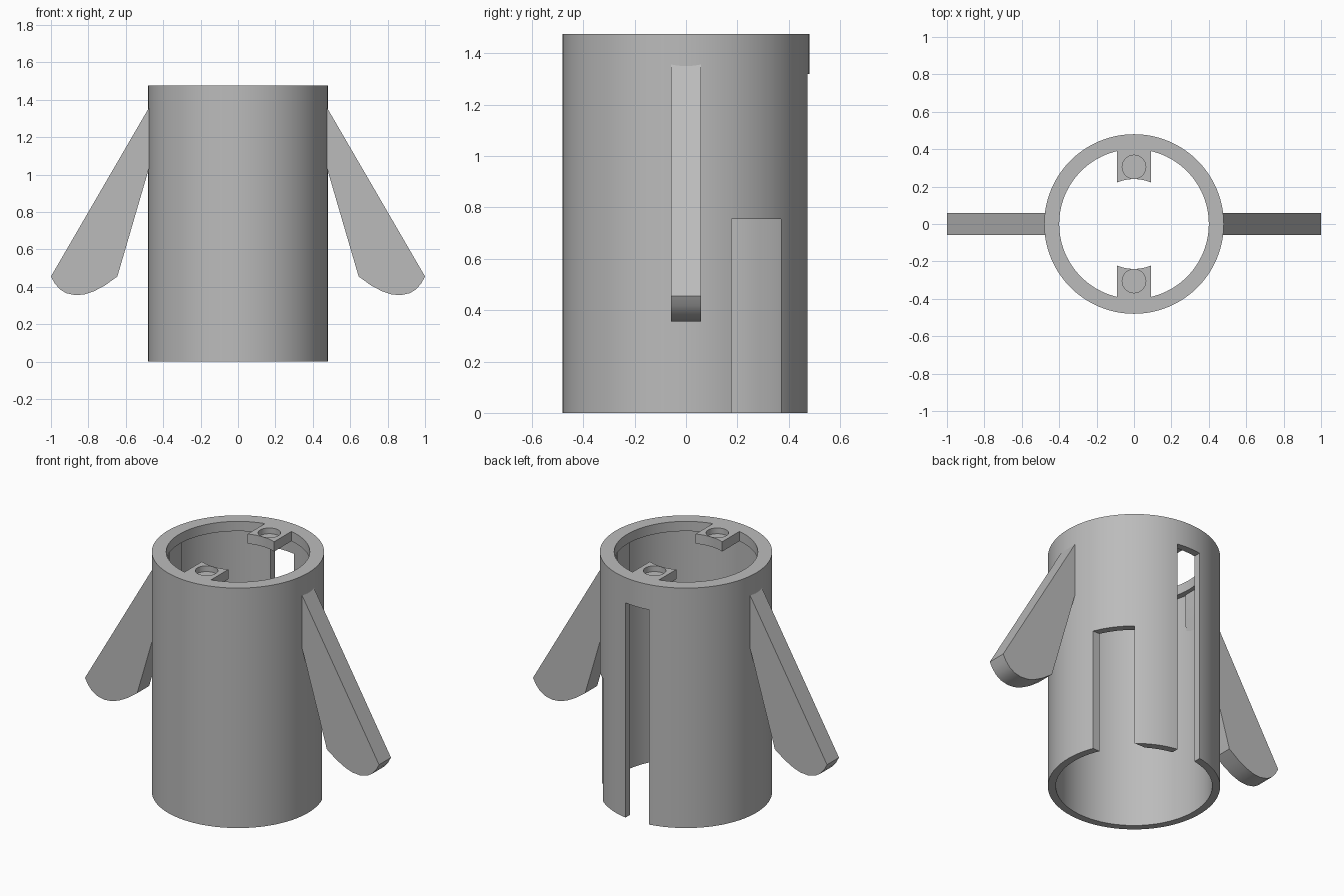
import bpy, bmesh, math
from math import sin, cos, pi, sqrt

cube = bpy.data.objects.get("Cube")
if cube:
    bpy.data.objects.remove(cube, do_unlink=True)

HEIGHT = 1.475
LIP_Z = 1.415
OUTER, INNER, LIP = 0.48, 0.436, 0.40
SEGMENTS = 96

grey = bpy.data.materials.new("plain grey")
grey.use_nodes = True
grey.diffuse_color = (0.5, 0.5, 0.5, 1)
grey.node_tree.nodes["Principled BSDF"].inputs["Base Color"].default_value = (0.5, 0.5, 0.5, 1)


def finish(name, bm):
    """Turn a bmesh into a coloured object."""
    bmesh.ops.recalc_face_normals(bm, faces=bm.faces)
    mesh = bpy.data.meshes.new(name)
    bm.to_mesh(mesh)
    bm.free()
    mesh.materials.append(grey)
    obj = bpy.data.objects.new(name, mesh)
    bpy.context.collection.objects.link(obj)
    return obj


def prism(name, points, offset):
    """Extrude a closed outline of 3D points along an offset."""
    bm = bmesh.new()
    face = bm.faces.new([bm.verts.new(p) for p in points])
    result = bmesh.ops.extrude_face_region(bm, geom=[face], use_keep_orig=True)
    moved = [g for g in result["geom"] if isinstance(g, bmesh.types.BMVert)]
    bmesh.ops.translate(bm, verts=moved, vec=offset)
    return finish(name, bm)


def box(name, x, y, z):
    outline = [(x[0], y[0], z[0]), (x[1], y[0], z[0]), (x[1], y[1], z[0]), (x[0], y[1], z[0])]
    return prism(name, outline, (0, 0, z[1] - z[0]))


def activate(obj):
    bpy.ops.object.select_all(action="DESELECT")
    obj.select_set(True)
    bpy.context.view_layer.objects.active = obj


def cut(obj, cutter):
    """Subtract the cutter and discard it."""
    cutter.hide_render = True
    mod = obj.modifiers.new("cut", "BOOLEAN")
    mod.operation = "DIFFERENCE"
    mod.solver = "EXACT"
    mod.object = cutter
    activate(obj)
    bpy.ops.object.modifier_apply(modifier=mod.name)
    bpy.data.objects.remove(cutter, do_unlink=True)


def smooth(obj):
    activate(obj)
    bpy.ops.object.shade_smooth_by_angle(angle=math.radians(30))


# Tube with a narrower lip inside the top
profile = [(INNER, 0), (OUTER, 0), (OUTER, HEIGHT), (LIP, HEIGHT), (LIP, LIP_Z), (INNER, LIP_Z)]
bm = bmesh.new()
rings = []
for i in range(SEGMENTS):
    a = 2 * pi * i / SEGMENTS
    rings.append([bm.verts.new((r * cos(a), r * sin(a), z)) for r, z in profile])
n = len(profile)
for i in range(SEGMENTS):
    this, following = rings[i], rings[(i + 1) % SEGMENTS]
    for j in range(n):
        k = (j + 1) % n
        bm.faces.new((this[j], following[j], following[k], this[k]))
tube = finish("tube", bm)

# Tall slot in the back and short slot at the back left, both open below
cut(tube, box("tall_slot_cutter", (-0.08, 0.08), (0.3, 0.6), (-0.1, 1.32)))
cut(tube, box("short_slot_cutter", (0.2, 0.6), (0.177, 0.37), (-0.1, 0.755)))
smooth(tube)

# Screw blocks inside the lip, each with a blind round hole
HALF = 0.09


def arc(radius, start, end, steps=10):
    xs = [start + (end - start) * i / steps for i in range(steps + 1)]
    return [(x, sqrt(radius ** 2 - x ** 2)) for x in xs]


for name, side in (("back_block", 1), ("front_block", -1)):
    outline = arc(0.24, -HALF, HALF) + arc(LIP + 0.003, HALF, -HALF)
    block = prism(name, [(x, side * y, LIP_Z) for x, y in outline], (0, 0, HEIGHT - LIP_Z))
    circle = [2 * pi * i / 32 for i in range(32)]
    hole = [(0.063 * cos(a), side * 0.305 + 0.063 * sin(a), HEIGHT - 0.035) for a in circle]
    cut(block, prism("hole_cutter", hole, (0, 0, 0.1)))
    smooth(block)

# Slanted side fins with a rounded lower end, rooted through the wall
fin = [(0.425, 1.445), (1.0, 0.455), (0.98, 0.418), (0.953, 0.387), (0.92, 0.366),
       (0.87, 0.355), (0.82, 0.359), (0.77, 0.376), (0.71, 0.408), (0.645, 0.455), (0.425, 1.208)]
for name, side in (("left_fin", 1), ("right_fin", -1)):
    smooth(prism(name, [(side * x, -0.058, z) for x, z in fin], (0, 0.116, 0)))
